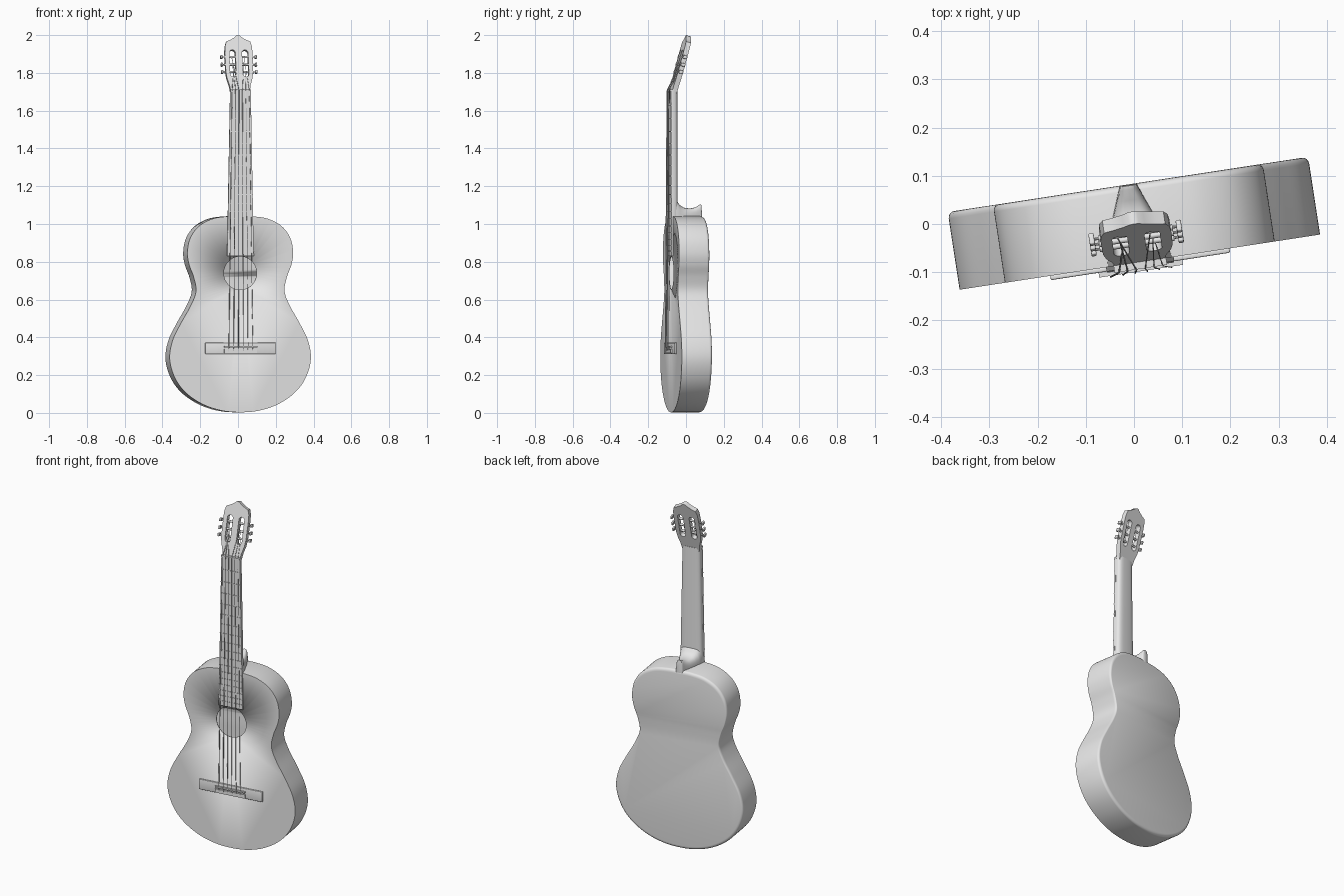
import bpy, bmesh, math
from mathutils import Matrix, Vector

if "Cube" in bpy.data.objects:
    bpy.data.objects.remove(bpy.data.objects["Cube"])

grey = bpy.data.materials.new("plain_grey")
grey.use_nodes = True
grey.diffuse_color = (0.8, 0.8, 0.8, 1)
grey.node_tree.nodes["Principled BSDF"].inputs["Base Color"].default_value = (0.8, 0.8, 0.8, 1)

TURN = Matrix.Rotation(math.radians(8.7), 4, "Z")   # whole instrument is turned a little
FRONT, BACK = -0.08, 0.083                          # soundboard and back planes
NUT_Z, SADDLE_Z, BOARD_END = 1.705, 0.35, 0.83
HEAD = Matrix.Translation((0, -0.083, 1.70)) @ Matrix.Rotation(math.radians(-15.5), 4, "X")


def finish(name, bm, smooth=35):
    bmesh.ops.recalc_face_normals(bm, faces=bm.faces)
    bm.transform(TURN)
    mesh = bpy.data.meshes.new(name)
    bm.to_mesh(mesh)
    bm.free()
    mesh.materials.append(grey)
    ob = bpy.data.objects.new(name, mesh)
    bpy.context.collection.objects.link(ob)
    bpy.ops.object.select_all(action="DESELECT")
    ob.select_set(True)
    bpy.context.view_layer.objects.active = ob
    bpy.ops.object.shade_smooth_by_angle(angle=math.radians(smooth))
    return ob


def box(bm, x0, x1, y0, y1, z0, z1, bevel=0):
    size = Matrix.Diagonal((x1 - x0, y1 - y0, z1 - z0, 1))
    mid = Matrix.Translation(((x0 + x1) / 2, (y0 + y1) / 2, (z0 + z1) / 2))
    verts = bmesh.ops.create_cube(bm, size=1, matrix=mid @ size)["verts"]
    if bevel:
        edges = {e for v in verts for e in v.link_edges}
        bmesh.ops.bevel(bm, geom=list(edges), offset=bevel, segments=3, profile=0.5, affect="EDGES")


def rod(bm, p, q, r, sides=8):
    p, q = Vector(p), Vector(q)
    turn = (q - p).to_track_quat("Z", "Y").to_matrix().to_4x4()
    bmesh.ops.create_cone(bm, cap_ends=True, segments=sides, radius1=r, radius2=r,
                          depth=(q - p).length, matrix=Matrix.Translation((p + q) / 2) @ turn)


def loop(bm, points, y):
    verts = [bm.verts.new((x, y, z)) for x, z in points]
    return verts, [bm.edges.new((verts[i - 1], verts[i])) for i in range(len(verts))]


def bridge_rings(bm, rings):
    for a, b in zip(rings, rings[1:]):
        for i in range(len(a)):
            bm.faces.new((a[i - 1], a[i], b[i], b[i - 1]))


def mirrored(half):
    """Closed outline from a half profile that starts and ends on x = 0."""
    return half + [(-x, z) for x, z in reversed(half[1:-1])]


def spline(points, steps=6):
    """Smooth curve through a half profile, continued by mirroring at its ends."""
    v = [Vector(p) for p in points]
    v = [Vector((-v[1].x, v[1].y))] + v + [Vector((-v[-2].x, v[-2].y))]
    out = []
    for a, b, c, d in zip(v, v[1:], v[2:], v[3:]):
        for k in range(steps):
            t = k / steps
            p = 0.5 * (2 * b + (c - a) * t + (2 * a - 5 * b + 4 * c - d) * t**2
                       + (3 * b - a - 3 * c + d) * t**3)
            out.append((p.x, p.y))
    return out + [tuple(points[-1])]


def arch(n=14, power=0.6):
    """Unit rounded arch from +x over the top to -x."""
    pts = []
    for i in range(n + 1):
        c, s = math.cos(math.pi * i / n), math.sin(math.pi * i / n)
        pts.append((math.copysign(abs(c) ** power, c), max(s, 0) ** power))
    return pts


# Hollow body with a round sound hole
half = [(0, 0.003), (0.1, 0.012), (0.2, 0.045), (0.29, 0.105), (0.35, 0.185), (0.378, 0.285),
        (0.362, 0.385), (0.315, 0.48), (0.264, 0.57), (0.237, 0.645), (0.25, 0.72),
        (0.274, 0.785), (0.283, 0.85), (0.268, 0.925), (0.222, 0.988), (0.15, 1.027),
        (0.07, 1.04), (0, 1.041)]
outline = mirrored(spline(half))
bm = bmesh.new()
front, front_edges = loop(bm, outline, FRONT)
hole = [(0.088 * math.cos(a * math.tau / 48), 0.74 + 0.088 * math.sin(a * math.tau / 48))
        for a in range(48)]
_, hole_edges = loop(bm, hole, FRONT)
bmesh.ops.triangle_fill(bm, use_beauty=True, edges=front_edges + hole_edges)
rings = [front]
radius = 0.014
for k in range(5):                                  # rounded back edge
    a = k * math.pi / 8
    f = 1 - radius * (1 - math.cos(a)) / 0.4
    pts = [(x * f, 0.5 + (z - 0.5) * f) for x, z in outline]
    rings.append(loop(bm, pts, BACK - radius + radius * math.sin(a))[0])
bridge_rings(bm, rings)
bm.faces.new(rings[-1])
body = finish("body", bm)
shell = body.modifiers.new("shell", "SOLIDIFY")
shell.thickness, shell.offset = 0.005, -1

# Neck with a rounded back
bm = bmesh.new()
rings = []
for w, z in ((0.067, 1.03), (0.054, 1.712)):
    rings.append([bm.verts.new((w * x, FRONT + 0.031 * y, z)) for x, y in arch()])
bridge_rings(bm, rings)
for r in rings:
    bm.faces.new(r)
finish("neck", bm)

# Heel sweeping from the neck to the back of the body
bm = bmesh.new()
rings = []
for y, w, top in ((-0.08, 0.066, 1.15), (-0.054, 0.064, 1.13), (-0.04, 0.06, 1.104),
                  (-0.015, 0.052, 1.087), (0.02, 0.042, 1.082), (0.05, 0.03, 1.088),
                  (0.072, 0.022, 1.102), (0.08, 0.019, 1.103), (0.082, 0.017, 1.095)):
    rings.append([bm.verts.new((w * x, y, 1.02 + (top - 1.02) * h)) for x, h in arch()])
bridge_rings(bm, rings)
bm.faces.new(rings[0])
bm.faces.new(rings[-1])
finish("heel", bm, 50)

# Tapered fingerboard
bm = bmesh.new()
box(bm, -1, 1, FRONT - 0.009, FRONT + 0.001, BOARD_END, NUT_Z)


def board_half(z):
    return 0.071 - 0.016 * (z - BOARD_END) / (NUT_Z - BOARD_END)


for v in bm.verts:
    v.co.x *= board_half(v.co.z)
finish("fingerboard", bm)

# Frets spaced by the equal-tempered rule
bm = bmesh.new()
for n in range(1, 18):
    z = SADDLE_Z + (NUT_Z - SADDLE_Z) * 2 ** (-n / 12)
    w = board_half(z)
    box(bm, -w, w, FRONT - 0.0115, FRONT - 0.008, z - 0.002, z + 0.002)
finish("frets", bm)

# Nut
bm = bmesh.new()
box(bm, -0.055, 0.055, FRONT - 0.014, FRONT + 0.005, NUT_Z - 0.002, NUT_Z + 0.008)
finish("nut", bm)

# Bridge with wings, tie block and saddle
bm = bmesh.new()
box(bm, -0.188, 0.188, FRONT - 0.009, FRONT + 0.001, 0.312, 0.372, 0.003)
box(bm, -0.088, 0.088, FRONT - 0.016, FRONT, 0.316, 0.338)
box(bm, -0.088, 0.088, FRONT - 0.019, FRONT, SADDLE_Z - 0.003, SADDLE_Z + 0.005)
finish("bridge", bm)

# Slotted headstock, tilted back
head = [(0, 0), (0.051, 0), (0.056, 0.035), (0.068, 0.075), (0.073, 0.11), (0.074, 0.21),
        (0.072, 0.25), (0.064, 0.276), (0.045, 0.284), (0.022, 0.297), (0.01, 0.308), (0, 0.311)]
slot_x, slot_r = 0.034, 0.016
bm = bmesh.new()
edges = loop(bm, mirrored(head), 0)[1]
for side in (-1, 1):
    slot = []
    for centre, start in ((0.215, 0), (0.098, math.pi)):
        for k in range(9):
            a = start + math.pi * k / 8
            slot.append((side * slot_x + slot_r * math.cos(a), centre + slot_r * math.sin(a)))
    edges += loop(bm, slot, 0)[1]
bmesh.ops.triangle_fill(bm, use_beauty=True, edges=edges)
extruded = bmesh.ops.extrude_face_region(bm, geom=bm.faces[:])["geom"]
bmesh.ops.translate(bm, vec=(0, 0.027, 0),
                    verts=[g for g in extruded if isinstance(g, bmesh.types.BMVert)])
bm.transform(HEAD)
finish("headstock", bm)

# Tuning machines: rollers, shafts and buttons
pegs = (0.112, 0.152, 0.194)
bm = bmesh.new()
for side in (-1, 1):
    for s in pegs:
        rod(bm, (side * 0.015, 0.013, s), (side * 0.055, 0.013, s), 0.006, 12)
        rod(bm, (side * 0.05, 0.013, s), (side * 0.09, 0.013, s), 0.003)
        rod(bm, (side * 0.073, 0.013, s), (side * 0.078, 0.013, s), 0.007, 12)
        box(bm, *sorted((side * 0.086, side * 0.097)), 0.001, 0.025, s - 0.009, s + 0.009, 0.003)
bm.transform(HEAD)
finish("tuning_machines", bm)

# Six strings from the tie block over saddle and nut to the rollers
bm = bmesh.new()
for i in range(6):
    u = (i - 2.5) / 2.5
    reach = pegs[i if i < 3 else 5 - i]
    r = 0.0021 - 0.0002 * i
    path = [(0.064 * u, FRONT - 0.014, 0.326), (0.064 * u, FRONT - 0.021, SADDLE_Z),
            (0.046 * u, FRONT - 0.015, NUT_Z + 0.003),
            HEAD @ Vector((math.copysign(slot_x + 0.004 * (i % 3 - 1), u), 0.007, reach))]
    for p, q in zip(path, path[1:]):
        rod(bm, p, q, r, 6)
finish("strings", bm)
